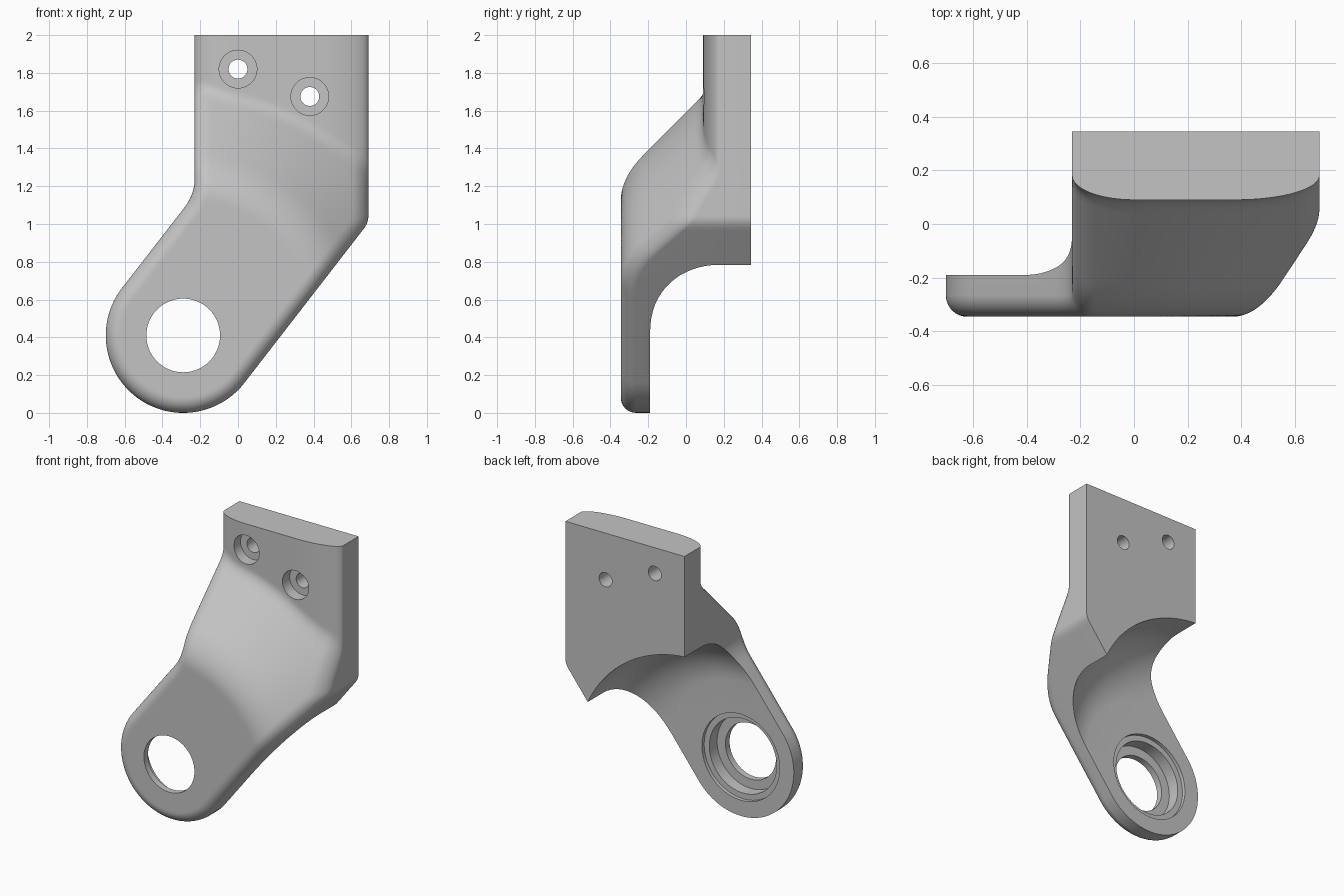
import bpy, bmesh, math
from mathutils import Vector, Matrix

cube = bpy.data.objects.get("Cube")
if cube:
    bpy.data.objects.remove(cube, do_unlink=True)

# Main dimensions
CX, CZ, ARM = -0.29, 0.41, 0.41          # bearing axis and arm radius
LEFT, RIGHT, TOP = -0.23, 0.69, 2.0      # mounting block
FRONT, BACK, FACE = -0.345, 0.345, 0.09
DIR = Vector((0.612, 0.79))              # arm direction in x, z
SLOPE = DIR.x / DIR.y
EDGE = 0.08                              # rounding of the front rim
ROWS_LOW, ROWS_HIGH, COLS = 34, 120, 80

grey = bpy.data.materials.new("light grey")
grey.use_nodes = True
grey.diffuse_color = (0.55, 0.55, 0.55, 1)
grey.node_tree.nodes["Principled BSDF"].inputs["Base Color"].default_value = (0.55, 0.55, 0.55, 1)


def soft_min(a, b, k):
    h = max(k - abs(a - b), 0) / k
    return min(a, b) - h * h * k / 4


def soft_max(a, b, k):
    return -soft_min(-a, -b, k)


def side(z, sign, limit, blend):
    """x of the outline at height z: round end, sloped arm, upright block."""
    tx, tz = CX + sign * ARM * DIR.y, CZ - sign * ARM * DIR.x
    if z < tz:
        return CX + sign * math.sqrt(max(ARM ** 2 - (z - CZ) ** 2, 0))
    return soft_min(tx + (z - tz) * SLOPE, limit, blend)


def make_object(name, bm):
    bmesh.ops.recalc_face_normals(bm, faces=bm.faces)
    mesh = bpy.data.meshes.new(name)
    bm.to_mesh(mesh)
    bm.free()
    mesh.materials.append(grey)
    obj = bpy.data.objects.new(name, mesh)
    bpy.context.collection.objects.link(obj)
    return obj


# Outline rows, denser towards the round bottom
heights = [CZ * (1 - math.cos(math.pi / 2 * (i + 0.6) / ROWS_LOW)) for i in range(ROWS_LOW)]
start = heights[-1]
heights += [start + (TOP - start) * i / ROWS_HIGH for i in range(1, ROWS_HIGH + 1)]
heights[0] = 0.0004
spans = [(z, side(z, -1, LEFT, 0.06), side(z, 1, RIGHT, 0.025)) for z in heights]
rim = [Vector((l, z)) for z, l, r in reversed(spans)] + [Vector((r, z)) for z, l, r in spans]
segments = [(a, b - a, (b - a).length_squared) for a, b in zip(rim, rim[1:])]


def rim_distance(p):
    best = EDGE ** 2
    for a, d, length2 in segments:
        if abs(a.y - p.y) > EDGE + 0.03:
            continue
        t = min(max((p - a).dot(d) / length2, 0), 1)
        best = min(best, (p - a - d * t).length_squared)
    return math.sqrt(best)


def front_y(x, z):
    """Front skin: flat arm, cone about the bearing axis, bowed block face."""
    p = Vector((x, z))
    cone = (p - Vector((CX, CZ))).length - 1.19
    inset = EDGE - rim_distance(p)
    arm = soft_max(FRONT, cone, 0.12) + EDGE - math.sqrt(max(EDGE ** 2 - inset ** 2, 0))
    u = min(max(-x / 0.23, (x - 0.38) / 0.31, 0), 1)
    block = FACE + 0.09 * (1 - math.sqrt(1 - u * u))
    return soft_min(arm, block, 0.04)


# Bracket body: front skin, side walls and flat back
bm = bmesh.new()
grid = []
for z, l, r in spans:
    row = []
    for j in range(COLS + 1):
        x = l + (r - l) * (1 - math.cos(math.pi * j / COLS)) / 2
        row.append(bm.verts.new((x, front_y(x, z), z)))
    grid.append(row)
for low, high in zip(grid, grid[1:]):
    for j in range(COLS):
        bm.faces.new((low[j], low[j + 1], high[j + 1], high[j]))
loop = grid[0][:-1] + [row[-1] for row in grid[:-1]] + grid[-1][:0:-1] + [row[0] for row in grid[:0:-1]]
rear = [bm.verts.new((v.co.x, BACK, v.co.z)) for v in loop]
for i in range(len(loop)):
    k = (i + 1) % len(loop)
    bm.faces.new((loop[i], rear[i], rear[k], loop[k]))
bm.faces.new(rear)
bracket = make_object("bracket", bm)


def cut_revolved(name, profile, x, z, steps):
    """Cut a turned shape, given as (radius, y) points, along the y axis."""
    cutter_bm = bmesh.new()
    verts = [cutter_bm.verts.new((x + r, y, z)) for r, y in profile]
    edges = [cutter_bm.edges.new(pair) for pair in zip(verts, verts[1:])]
    bmesh.ops.spin(cutter_bm, geom=verts + edges, cent=(x, 0, z), axis=(0, 1, 0),
                   angle=math.tau, steps=steps, use_duplicate=False)
    bmesh.ops.remove_doubles(cutter_bm, verts=cutter_bm.verts, dist=0.0001)
    cutter = make_object(name, cutter_bm)
    cutter.hide_render = True
    mod = bracket.modifiers.new(name, "BOOLEAN")
    mod.operation, mod.solver, mod.object = "DIFFERENCE", "EXACT", cutter
    bpy.context.view_layer.objects.active = bracket
    bpy.ops.object.modifier_apply(modifier=mod.name)
    bpy.data.objects.remove(cutter, do_unlink=True)


# Stepped bearing seat and the large scooped relief behind the arm
relief = [(0, -0.6), (0.195, -0.6), (0.195, -0.3), (0.26, -0.3), (0.26, -0.215),
          (0.3, -0.215), (0.3, -0.19)]
for i in range(17):
    a = math.pi / 2 * i / 16
    relief.append((0.53 + 0.36 * math.sin(a), 0.17 - 0.36 * math.cos(a)))
relief += [(0.89, 0.6), (0, 0.6)]
cut_revolved("relief_cutter", relief, CX, CZ, 128)

# Counterbored screw holes
screw = [(0, -0.6), (0.1, -0.6), (0.1, 0.17), (0.05, 0.17), (0.05, 0.6), (0, 0.6)]
for x, z in ((0, 1.82), (0.38, 1.675)):
    cut_revolved("screw_cutter", screw, x, z, 48)

bpy.ops.object.select_all(action="DESELECT")
bracket.select_set(True)
bpy.context.view_layer.objects.active = bracket
bpy.ops.object.shade_smooth_by_angle(angle=math.radians(30))
